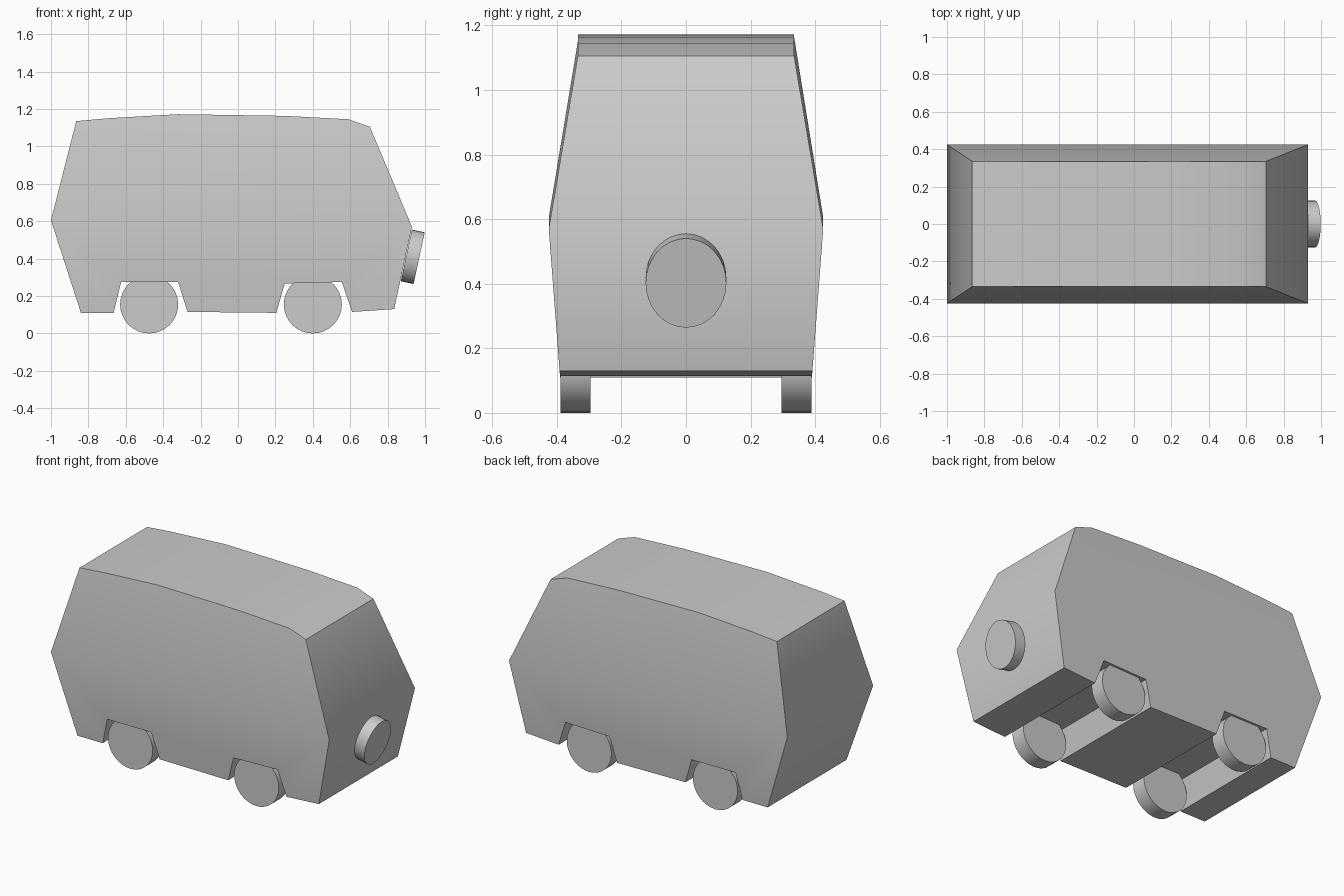
import bpy
import bmesh
import math
from mathutils import Vector

cube = bpy.data.objects.get("Cube")
if cube:
    bpy.data.objects.remove(cube, do_unlink=True)

# One plain grey for the whole model
GREY = (0.6, 0.6, 0.6, 1)
grey = bpy.data.materials.new("plain_grey")
grey.use_nodes = True
grey.diffuse_color = GREY
grey.node_tree.nodes["Principled BSDF"].inputs["Base Color"].default_value = GREY


def finish(obj, angle):
    obj.data.materials.append(grey)
    bpy.ops.object.select_all(action="DESELECT")
    obj.select_set(True)
    bpy.context.view_layer.objects.active = obj
    bpy.ops.object.shade_smooth_by_angle(angle=math.radians(angle))


# Side outline (x, z): roof from rear to nose, then underside with wheel arches
ROOF = [(-0.865, 1.135), (-0.7, 1.15), (-0.32, 1.172), (0.25, 1.163), (0.59, 1.145), (0.705, 1.105)]
NOSE, TAIL = (0.93, 0.57), (-1.0, 0.605)
UNDERSIDE = [(0.835, 0.13), (0.61, 0.115), (0.555, 0.275), (0.25, 0.267), (0.205, 0.11),
             (-0.27, 0.115), (-0.32, 0.275), (-0.625, 0.275), (-0.665, 0.11), (-0.84, 0.11)]


def build_body():
    outline = ROOF + [NOSE] + UNDERSIDE + [TAIL]
    n, nose = len(outline), len(ROOF)
    bm = bmesh.new()
    sides = []
    for side in (-1, 1):
        ring = []
        for i, (x, z) in enumerate(outline):
            if i < nose:
                half = 0.335
            elif i in (nose, n - 1):
                half = 0.425
            else:
                half = 0.39 + (z - 0.11) * 0.075
            ring.append(bm.verts.new((x, side * half, z)))
        # Upper and lower side panels meet at the belt line
        bm.faces.new(ring[:nose + 1] + [ring[-1]])
        bm.faces.new(ring[nose:])
        sides.append(ring)
    # Wrap the skin round roof, nose, underside and tail
    a, b = sides
    for i in range(n):
        j = (i + 1) % n
        bm.faces.new((a[i], a[j], b[j], b[i]))
    bmesh.ops.recalc_face_normals(bm, faces=bm.faces)
    mesh = bpy.data.meshes.new("body")
    bm.to_mesh(mesh)
    bm.free()
    obj = bpy.data.objects.new("body", mesh)
    bpy.context.collection.objects.link(obj)
    finish(obj, 40)


def disc(name, centre, axis, radius, depth, squash=1.0):
    bpy.ops.mesh.primitive_cylinder_add(vertices=32, radius=radius, depth=depth, location=centre)
    obj = bpy.context.object
    obj.name = name
    obj.scale.y = squash
    obj.rotation_euler = Vector(axis).to_track_quat("Z", "Y").to_euler()
    finish(obj, 40)
    return obj


build_body()

# Four wheels tucked into the arches
for end, x in (("rear", -0.475), ("front", 0.4)):
    for side, s in (("right", -1), ("left", 1)):
        disc(f"{end}_{side}_wheel", (x, s * 0.342, 0.155), (0, 1, 0), 0.155, 0.093)

# Oval spare wheel flush on the sloping nose
nose_axis = Vector((0.44, 0, -0.095)).normalized()
spare = disc("spare_wheel", Vector((0.9, 0, 0.417)) + nose_axis * 0.035, nose_axis, 0.125, 0.07, 1.13)
